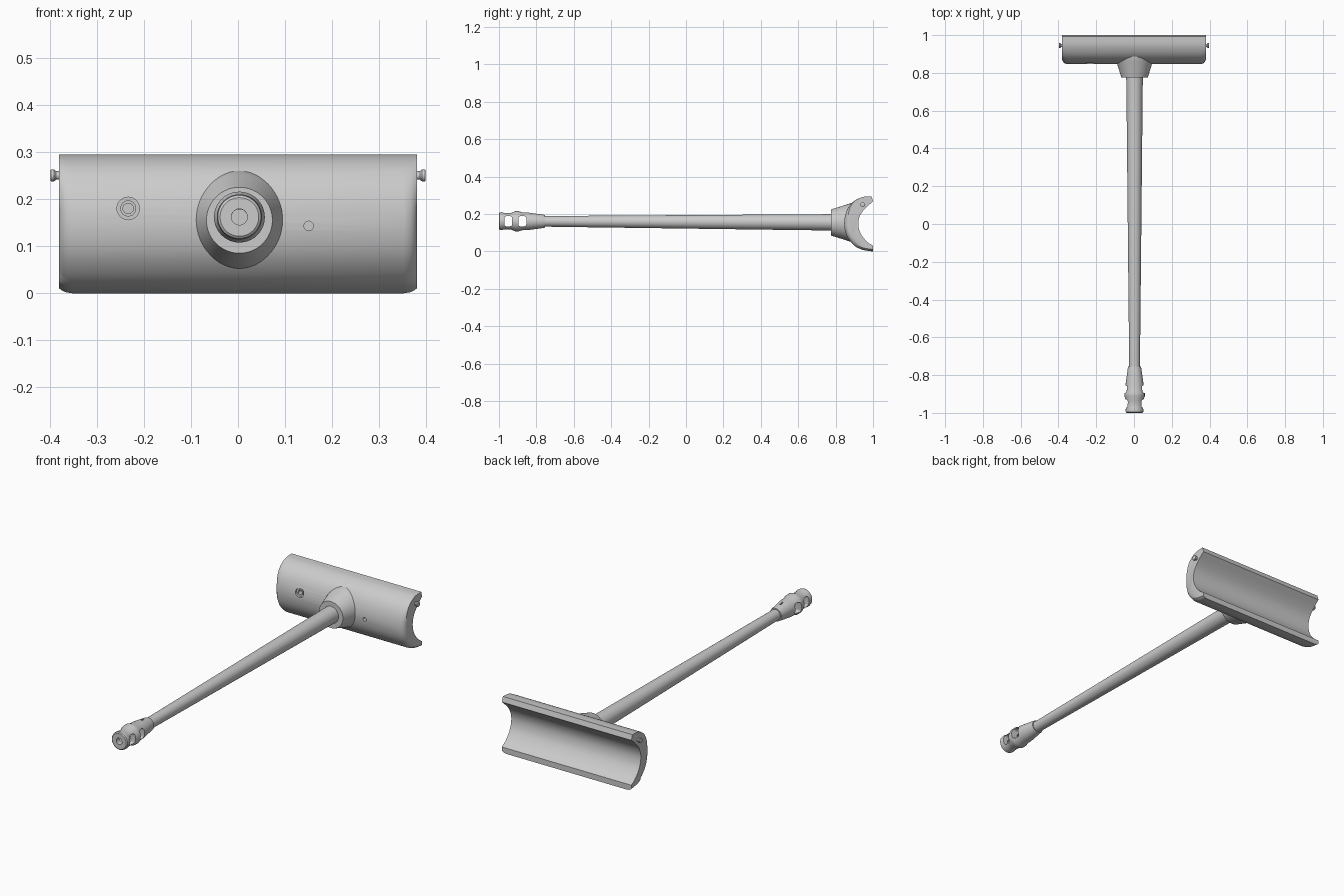
import bpy, bmesh, math
from mathutils import Vector, Matrix

if "Cube" in bpy.data.objects:
    bpy.data.objects.remove(bpy.data.objects["Cube"])

steel = bpy.data.materials.new("grey_steel")
steel.diffuse_color = (0.6, 0.6, 0.6, 1)
steel.use_nodes = True
steel.node_tree.nodes["Principled BSDF"].inputs["Base Color"].default_value = steel.diffuse_color


def finish(name, bm):
    bmesh.ops.recalc_face_normals(bm, faces=bm.faces)
    me = bpy.data.meshes.new(name)
    bm.to_mesh(me)
    bm.free()
    me.materials.append(steel)
    ob = bpy.data.objects.new(name, me)
    bpy.context.collection.objects.link(ob)
    return ob


def loft(bm, rings):
    """Skin closed rings of points and cap both ends."""
    vs = [[bm.verts.new(p) for p in r] for r in rings]
    n = len(vs[0])
    for a, b in zip(vs, vs[1:]):
        for i in range(n):
            j = (i + 1) % n
            bm.faces.new((a[i], a[j], b[j], b[i]))
    bm.faces.new(vs[0])
    bm.faces.new(vs[-1][::-1])


def turned(name, profile, centre, axis="Y", n=40):
    """Solid of revolution from (position, radius) pairs; centre(t) is the axis point."""
    bm = bmesh.new()
    rings = []
    for t, r in profile:
        c = Vector(centre(t))
        ring = []
        for i in range(n):
            a = 2 * math.pi * i / n
            u, w = r * math.cos(a), r * math.sin(a)
            ring.append(c + (Vector((u, 0, w)) if axis == "Y" else Vector((0, u, w))))
        rings.append(ring)
    loft(bm, rings)
    return finish(name, bm)


def box(name, centre, size, bevel=0.0, bevel_axis=0):
    bm = bmesh.new()
    bmesh.ops.create_cube(bm, size=1, matrix=Matrix.Translation(centre) @ Matrix.Diagonal((*size, 1)))
    if bevel:
        edges = [e for e in bm.edges
                 if abs((e.verts[0].co - e.verts[1].co)[bevel_axis]) > size[bevel_axis] * 0.9]
        bmesh.ops.bevel(bm, geom=edges, offset=bevel, segments=3, profile=0.5, affect='EDGES')
    return finish(name, bm)


def cut(ob, cutters):
    for c in cutters:
        m = ob.modifiers.new("cut", 'BOOLEAN')
        m.operation, m.solver, m.object = 'DIFFERENCE', 'EXACT', c
        bpy.context.view_layer.objects.active = ob
        bpy.ops.object.modifier_apply(modifier=m.name)
        bpy.data.objects.remove(c, do_unlink=True)


def smooth(ob, angle=32):
    bpy.ops.object.select_all(action='DESELECT')
    ob.select_set(True)
    bpy.context.view_layer.objects.active = ob
    bpy.ops.object.shade_smooth_by_angle(angle=math.radians(angle))


def spline(pts, steps=4):
    """Catmull-Rom curve through (y, z) points."""
    p = [Vector(q) for q in pts]
    p = [2 * p[0] - p[1]] + p + [2 * p[-1] - p[-2]]
    out = []
    for i in range(1, len(p) - 2):
        a, b, c, d = p[i - 1:i + 3]
        for s in range(steps):
            t = s / steps
            out.append(0.5 * (2 * b + (c - a) * t + (2 * a - 5 * b + 4 * c - d) * t * t
                              + (3 * b - a - 3 * c + d) * t ** 3))
    return out + [p[-2]]


# Barrel axis dips very slightly towards the rear
def bore(y):
    return (0.003, y, 0.1585 - 0.0035 * y)


# Curved shield: crescent section, outer edge rounded off at both ends
outer = spline([(0.992, 0.295), (0.94, 0.29), (0.89, 0.263), (0.858, 0.215), (0.846, 0.15),
                (0.859, 0.085), (0.898, 0.033), (0.945, 0.009), (1.0, 0.0)])
inner = spline([(1.0, 0.03), (0.965, 0.055), (0.932, 0.1), (0.921, 0.15),
                (0.932, 0.195), (0.96, 0.232), (1.0, 0.268)])


def shield_ring(x, inset):
    ring = []
    focus = Vector((1.0, 0.15))
    for q in outer:
        k = inset * min(1, max(0, (0.285 - q.y) / 0.12))
        k *= 0.5 if q.y < 0.02 else 1
        d = (focus - q).normalized()
        ring.append((x, q.x + d.x * k, q.y + d.y * k))
    return ring + [(x, q.x, q.y) for q in inner]


bm = bmesh.new()
half = [(0.38, 0.022), (0.375, 0.013), (0.367, 0.005), (0.352, 0.0)]
loft(bm, [shield_ring(-x, k) for x, k in half] + [shield_ring(x, k) for x, k in half[::-1]])
shield = finish("shield", bm)


def drill(x, z, y0, y1, r):
    return turned("drill", [(y0, r), (y1, r)], lambda y: (x, y, z), n=24)


# Sight port with counterbore, and a small port on the other side
cut(shield, [drill(-0.233, 0.18, 0.8, 0.858, 0.024),
             drill(-0.233, 0.18, 0.8, 0.89, 0.012),
             drill(0.15, 0.143, 0.8, 0.88, 0.01)])
smooth(shield)

# Raised rim inside the sight port
rim = turned("sight_rim", [(0.853, 0.017), (0.865, 0.017)], lambda y: (-0.233, y, 0.18), n=24)
cut(rim, [drill(-0.233, 0.18, 0.84, 0.88, 0.011)])
smooth(rim)

# Flared collar joining barrel and shield
collar = turned("collar", [(0.775, 0.058), (0.775, 0.07), (0.785, 0.073), (0.86, 0.096),
                           (0.89, 0.106), (0.9, 0.106)],
                lambda y: (0.003, y, 0.155), n=56)
smooth(collar)

# Long tapered barrel
barrel = turned("barrel", [(-0.79, 0.028), (-0.5, 0.031), (0.0, 0.036), (0.5, 0.041),
                           (0.72, 0.043), (0.80, 0.045)], bore)
smooth(barrel)

# Muzzle brake with bore, two side windows and a top slot
brake = turned("muzzle_brake", [(-1.0, 0.041), (-0.996, 0.046), (-0.985, 0.048), (-0.975, 0.045),
                                (-0.935, 0.045), (-0.912, 0.054), (-0.895, 0.054), (-0.875, 0.048),
                                (-0.845, 0.047), (-0.765, 0.036), (-0.755, 0.034), (-0.755, 0.025)], bore)
z0 = bore(-0.9)[2]
cut(brake, [turned("bore_cutter", [(-1.05, 0.017), (-0.82, 0.017)], bore, n=24),
            box("front_window", (0.003, -0.95, z0), (0.2, 0.042, 0.054), 0.01),
            box("rear_window", (0.003, -0.875, z0), (0.2, 0.042, 0.054), 0.01),
            box("top_slot", (0.003, -0.805, z0 + 0.045), (0.007, 0.022, 0.02))])
smooth(brake)

# Trunnion pins on both ends of the shield
for side, name in ((-1, "left_pin"), (1, "right_pin")):
    pin = turned(name, [(0.36, 0.009), (0.386, 0.009), (0.391, 0.013), (0.397, 0.013), (0.398, 0.011)],
                 lambda t: (side * t, 0.945, 0.25), axis="X", n=20)
    smooth(pin)
